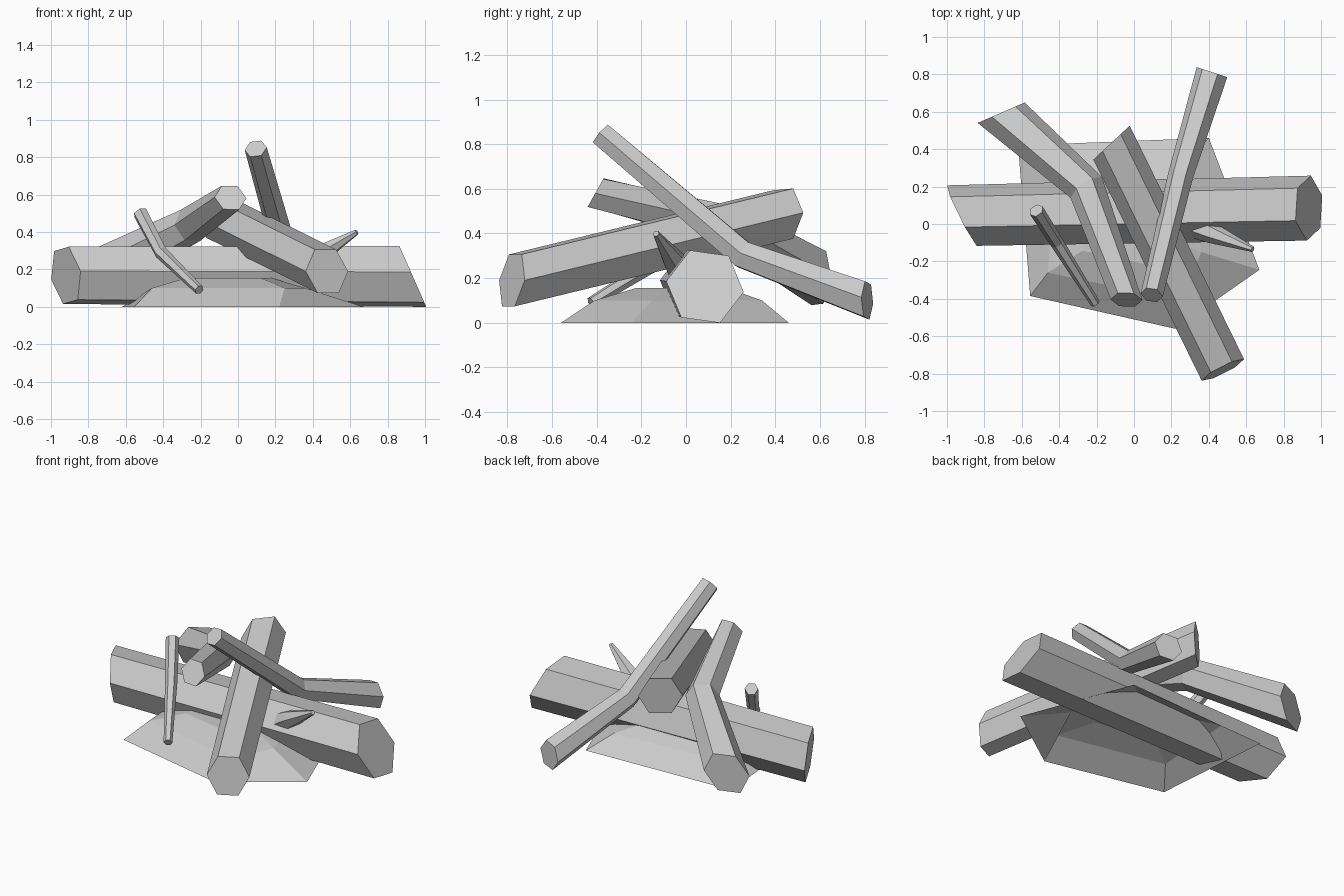
import bpy
import bmesh
from mathutils import Vector
from math import cos, sin, tau

if "Cube" in bpy.data.objects:
    bpy.data.objects.remove(bpy.data.objects["Cube"])

UP = Vector((0, 0, 1))


def make_object(name, bm):
    bmesh.ops.recalc_face_normals(bm, faces=bm.faces)
    mesh = bpy.data.meshes.new(name)
    bm.to_mesh(mesh)
    bm.free()
    obj = bpy.data.objects.new(name, mesh)
    bpy.context.collection.objects.link(obj)
    return obj


def bridge(bm, a, b):
    for k in range(len(a)):
        n = (k + 1) % len(a)
        bm.faces.new((a[k], a[n], b[n], b[k]))


def log(name, points, radii, roll=0.0, cuts=(None, None), sides=6):
    """Faceted log along a bent path; cuts are optional end-plane normals."""
    pts = [Vector(p) for p in points]
    last = len(pts) - 1
    bm = bmesh.new()
    rings = []
    for i, (p, r) in enumerate(zip(pts, radii)):
        axis = (pts[min(i + 1, last)] - pts[min(i, last - 1)]).normalized()
        side = axis.cross(UP).normalized()
        top = side.cross(axis)
        if 0 < i < last:
            plane = axis + (p - pts[i - 1]).normalized()
        else:
            cut = cuts[0] if i == 0 else cuts[1]
            plane = Vector(cut) if cut else axis
        ring = []
        for k in range(sides):
            a = roll + tau * k / sides
            v = (side * cos(a) + top * sin(a)) * r
            v -= axis * (v.dot(plane) / axis.dot(plane))
            ring.append(bm.verts.new(p + v))
        rings.append(ring)
    for a, b in zip(rings, rings[1:]):
        bridge(bm, a, b)
    bm.faces.new(rings[0])
    bm.faces.new(rings[-1])
    return make_object(name, bm)


# Low heap of ash under the logs, open underneath
base = [(-.62, .42), (-.555, -.385), (.22, -.56), (.67, -.245), (.4, .46)]
crest = [(-.42, .3), (-.46, -.26), (.25, -.41), (.36, -.15), (.28, .34)]
bm = bmesh.new()
low = [bm.verts.new((x, y, 0)) for x, y in base]
mid = [bm.verts.new((x, y, .1)) for x, y in crest]
high = [bm.verts.new((-.05 + .55 * (x + .05), .55 * y, .155)) for x, y in crest]
bridge(bm, low, mid)
bridge(bm, mid, high)
bm.faces.new(high)
bmesh.ops.recalc_face_normals(bm, faces=bm.faces)
make_object("ash_heap", bm)

# Thick log lying across, with slanted sawn ends
log("base_log", [(-.92, .045, .168), (.935, .085, .162)], [.165, .175],
    roll=.14, cuts=((1, .5, .1), (1, 0, .44)))

# Straight log leaning from the front right
log("front_log", [(.475, -.78, .19), (-.12, .435, .485)], [.127, .127],
    cuts=((.45, -.89, .15), (-.68, .73, 0)))

# Bent log leaning from the back left
log("back_left_log", [(-.04, -.405, .583), (-.255, .195, .435), (-.71, .595, .2)],
    [.08, .098, .125], roll=-.12, cuts=((0, -.87, .49), (-.4, .92, 0)))

# Long thin bent log leaning from the back right
log("back_right_log", [(.095, -.38, .845), (.248, .255, .305), (.417, .812, .1)],
    [.06, .068, .087], roll=.15, cuts=(None, (.31, .95, 0)))

# Twigs
log("left_twig", [(-.207, -.425, .09), (-.412, -.1, .29), (-.522, .072, .5)],
    [.026, .036, .04])
log("right_twig", [(.3, 0, .19), (.42, -.05, .27), (.635, -.135, .4)],
    [.07, .055, .015])
